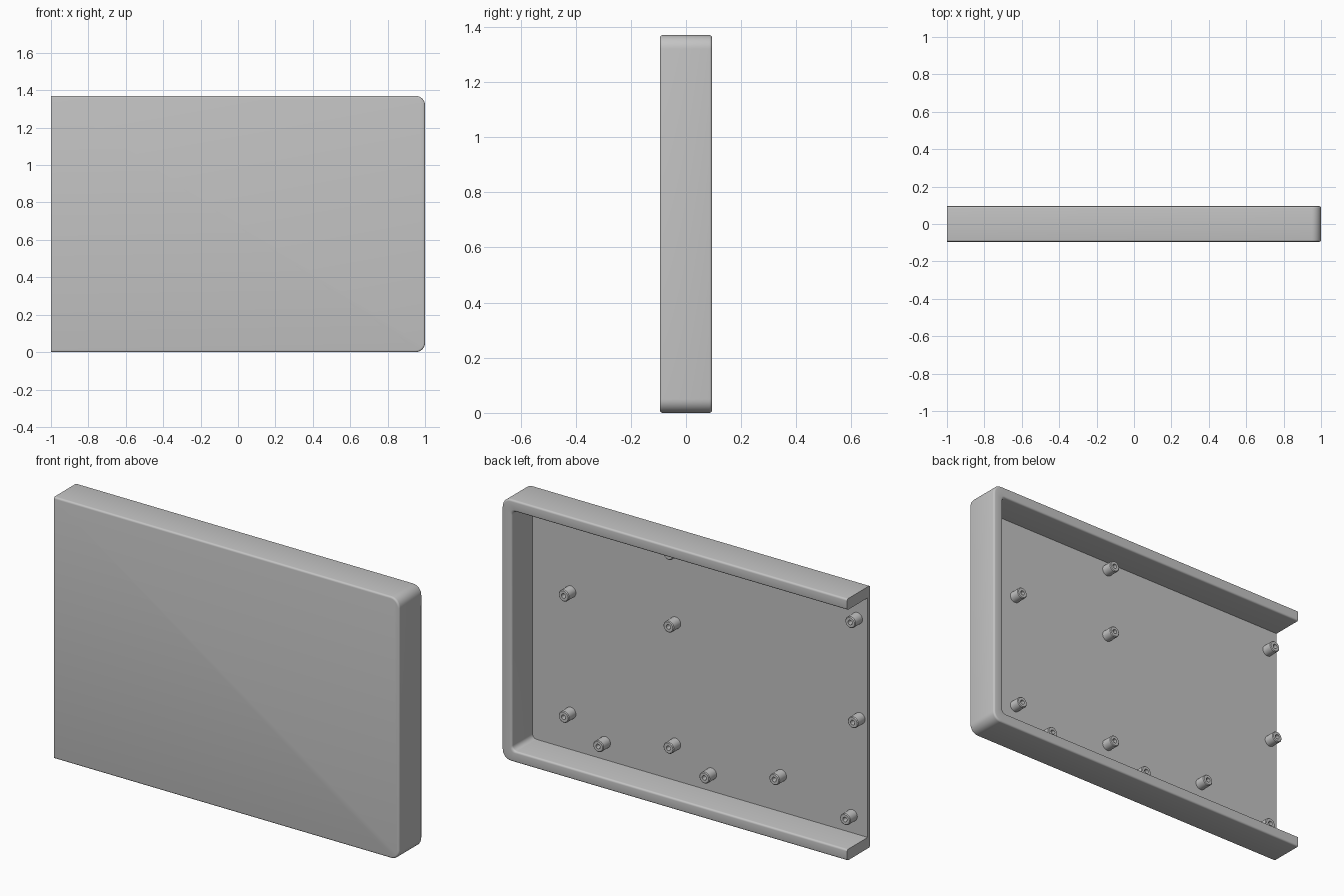
import bpy, bmesh, math

if "Cube" in bpy.data.objects:
    bpy.data.objects.remove(bpy.data.objects["Cube"], do_unlink=True)

HEIGHT, HALF_DEPTH = 1.37, 0.095
WALL, PANEL = 0.058, 0.02
FILLET = 0.01

grey = bpy.data.materials.new("plain grey")
colour = (0.55, 0.55, 0.55, 1)
grey.diffuse_color = colour
grey.use_nodes = True
grey.node_tree.nodes["Principled BSDF"].inputs["Base Color"].default_value = colour


def finish(bm, name):
    """Turn a bmesh into a named, softly shaded object."""
    bmesh.ops.recalc_face_normals(bm, faces=bm.faces)
    mesh = bpy.data.meshes.new(name)
    bm.to_mesh(mesh)
    bm.free()
    mesh.materials.append(grey)
    obj = bpy.data.objects.new(name, mesh)
    bpy.context.collection.objects.link(obj)
    bpy.ops.object.select_all(action="DESELECT")
    obj.select_set(True)
    bpy.context.view_layer.objects.active = obj
    bpy.ops.object.shade_smooth_by_angle(angle=math.radians(35))
    return obj


def arc(cx, cy, radius, start, end, steps):
    """Points on an arc, angles in degrees."""
    angles = [math.radians(start + (end - start) * i / steps) for i in range(steps + 1)]
    return [(cx + radius * math.cos(a), cy + radius * math.sin(a)) for a in angles]


def outline(inset):
    """U-shaped wall line, open at the right-hand end, in (x, z)."""
    r = max(0.05 - inset, 0.025)
    x, low, high = 1 - inset - r, inset + r, HEIGHT - inset - r
    corners = arc(x, low, r, -90, 0, 8) + arc(x, high, r, 0, 90, 8)
    return [(-1, inset)] + corners + [(-1, HEIGHT - inset)]


# Tray: front panel and three walls, swept from one wall section (inset, y)
f = FILLET
section = arc(f, -HALF_DEPTH + f, f, 270, 180, 4)
section += arc(f, HALF_DEPTH - f, f, 180, 90, 4)
section += arc(WALL - f, HALF_DEPTH - f, f, 90, 0, 4)
section += [(WALL, -HALF_DEPTH + PANEL)]

bm = bmesh.new()
loops = [[bm.verts.new((x, y, z)) for x, z in outline(inset)] for inset, y in section]
for a, b in zip(loops, loops[1:]):
    for i in range(len(a) - 1):
        bm.faces.new((a[i], a[i + 1], b[i + 1], b[i]))
bm.faces.new(loops[0])
bm.faces.new(loops[-1])
bm.faces.new([loop[0] for loop in loops] + [loop[-1] for loop in reversed(loops)])
finish(bm, "tray_shell")


# Standoffs: hollow posts on the inside of the panel
def standoff(name, x, z, radius=0.03, hole=0.012, length=0.06, sides=24):
    base = -HALF_DEPTH + PANEL
    tip = base + length
    profile = [(radius, base - 0.002), (radius, tip - 0.004), (radius - 0.004, tip),
               (hole, tip), (hole, base + 0.001)]
    bm = bmesh.new()
    rings = []
    for r, y in profile:
        turn = [math.tau * i / sides for i in range(sides)]
        rings.append([bm.verts.new((x + r * math.cos(t), y, z + r * math.sin(t))) for t in turn])
    for a, b in zip(rings, rings[1:]):
        for i in range(sides):
            j = (i + 1) % sides
            bm.faces.new((a[i], a[j], b[j], b[i]))
    bm.faces.new(rings[0])
    bm.faces.new(rings[-1])
    finish(bm, name)


positions = [(0.72, 0.25), (0.72, 0.885), (0.113, 0.25), (0.113, 0.885), (0.113, 1.265),
             (0.52, 0.15), (-0.095, 0.15), (-0.91, 0.15), (-0.5, 0.25),
             (-0.955, 0.67), (-0.94, 1.19)]
for n, (x, z) in enumerate(positions, 1):
    standoff(f"standoff_{n}", x, z)
